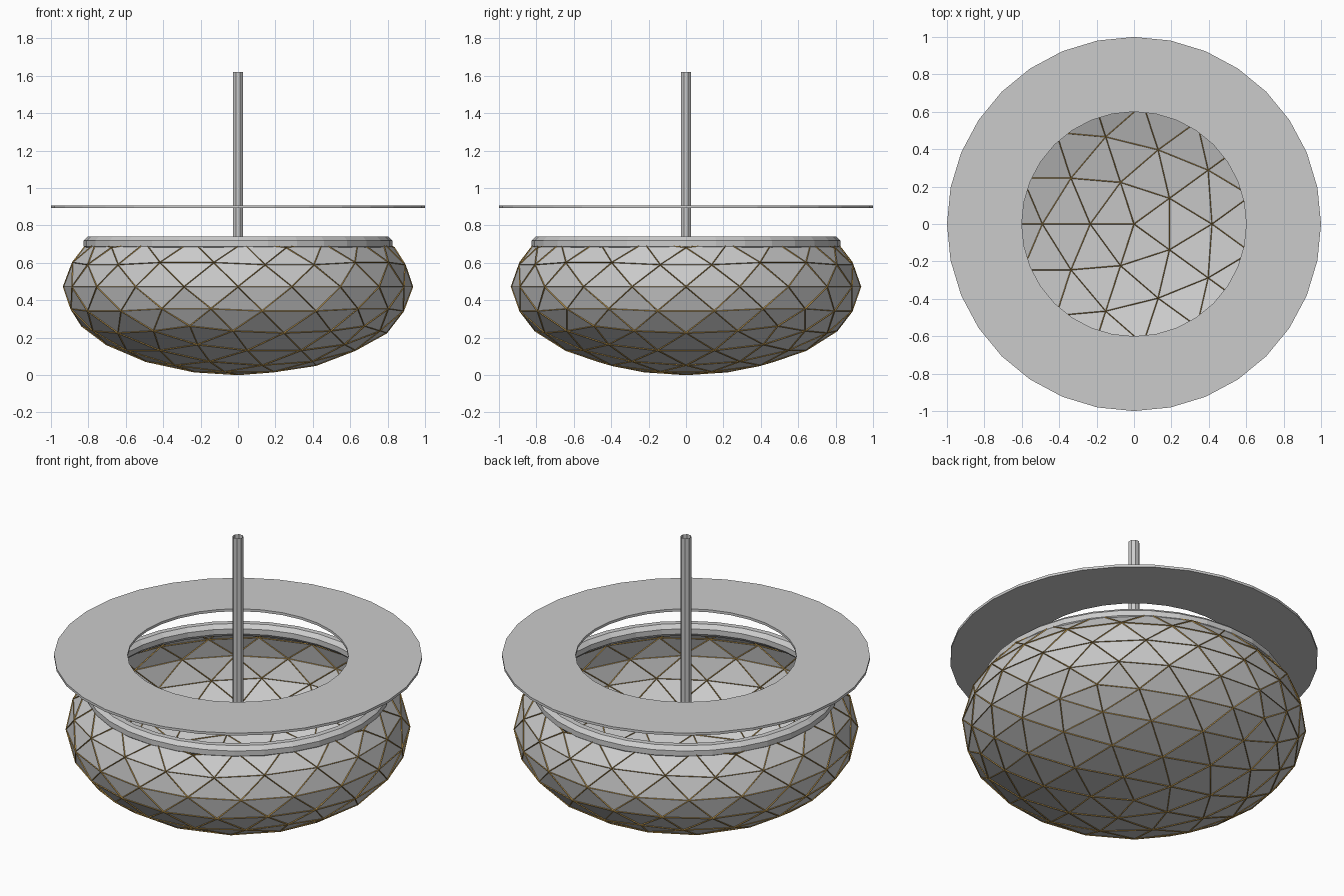
import bpy, bmesh, math
from mathutils import Vector

if "Cube" in bpy.data.objects:
    bpy.data.objects.remove(bpy.data.objects["Cube"])

def make(name, bm, mat=None):
    me = bpy.data.meshes.new(name)
    bm.to_mesh(me)
    bm.free()
    ob = bpy.data.objects.new(name, me)
    bpy.context.collection.objects.link(ob)
    if mat:
        me.materials.append(mat)
    return ob

def revolve(name, profile, n, closed=True, phase=0.0):
    """Faceted solid of revolution from (radius, z) points."""
    bm = bmesh.new()
    rings = []
    for i in range(n):
        a = 2 * math.pi * i / n + phase
        rings.append([bm.verts.new((r * math.cos(a), r * math.sin(a), z)) for r, z in profile])
    m = len(profile)
    for i in range(n):
        a, b = rings[i], rings[(i + 1) % n]
        for j in range(m if closed else m - 1):
            k = (j + 1) % m
            bm.faces.new((a[j], b[j], b[k], a[k]))
    bmesh.ops.recalc_face_normals(bm, faces=bm.faces)
    return make(name, bm)

def geodesic_bowl(radius, height, freq):
    """Icosahedron without its top cap, each face split and pushed onto an ellipsoid."""
    ico = bmesh.new()
    bmesh.ops.create_icosphere(ico, subdivisions=1, radius=1)
    bm = bmesh.new()
    for f in ico.faces:
        if f.calc_center_median().z > 0.5:
            continue
        a, b, c = (v.co for v in f.verts)

        def point(i, j):
            p = (a * (freq - i - j) + b * i + c * j).normalized()
            return bm.verts.new((p.x * radius, p.y * radius, (p.z + 1) * height + 0.004))
        g = {(i, j): point(i, j) for i in range(freq + 1) for j in range(freq + 1 - i)}
        for i in range(freq):
            for j in range(freq - i):
                bm.faces.new((g[i, j], g[i + 1, j], g[i, j + 1]))
                if i + j < freq - 1:
                    bm.faces.new((g[i + 1, j], g[i + 1, j + 1], g[i, j + 1]))
    ico.free()
    bmesh.ops.remove_doubles(bm, verts=bm.verts, dist=0.0005)
    bmesh.ops.recalc_face_normals(bm, faces=bm.faces)
    return bm

# faceted bowl
make("bowl_panels", geodesic_bowl(0.932, 0.468, 4))

# brown seams along every panel edge
brown = bpy.data.materials.new("seam_brown")
brown.diffuse_color = (0.5, 0.3, 0.07, 1)
brown.use_nodes = True
brown.node_tree.nodes["Principled BSDF"].inputs["Base Color"].default_value = brown.diffuse_color
seams = make("bowl_seams", geodesic_bowl(0.932, 0.468, 4), brown)
w = seams.modifiers.new("wire", 'WIREFRAME')
w.thickness = 0.01
w.offset = 0
w.use_even_offset = False
w.use_boundary = True

# rounded rim: octagonal cross-section swept around
oct_ = [math.pi / 8 + k * math.pi / 4 for k in range(8)]
revolve("bowl_rim", [(0.787 + 0.042 * math.cos(t), 0.703 + 0.04 * math.sin(t)) for t in oct_], 32)

# flat floating ring
revolve("flat_ring", [(0.6, 0.892), (1.0, 0.892), (1.0, 0.907), (0.6, 0.907)], 32)

# open eight-sided centre tube
revolve("centre_tube", [(0.03, 0.55), (0.03, 1.62)], 8, closed=False, phase=math.pi / 8)
